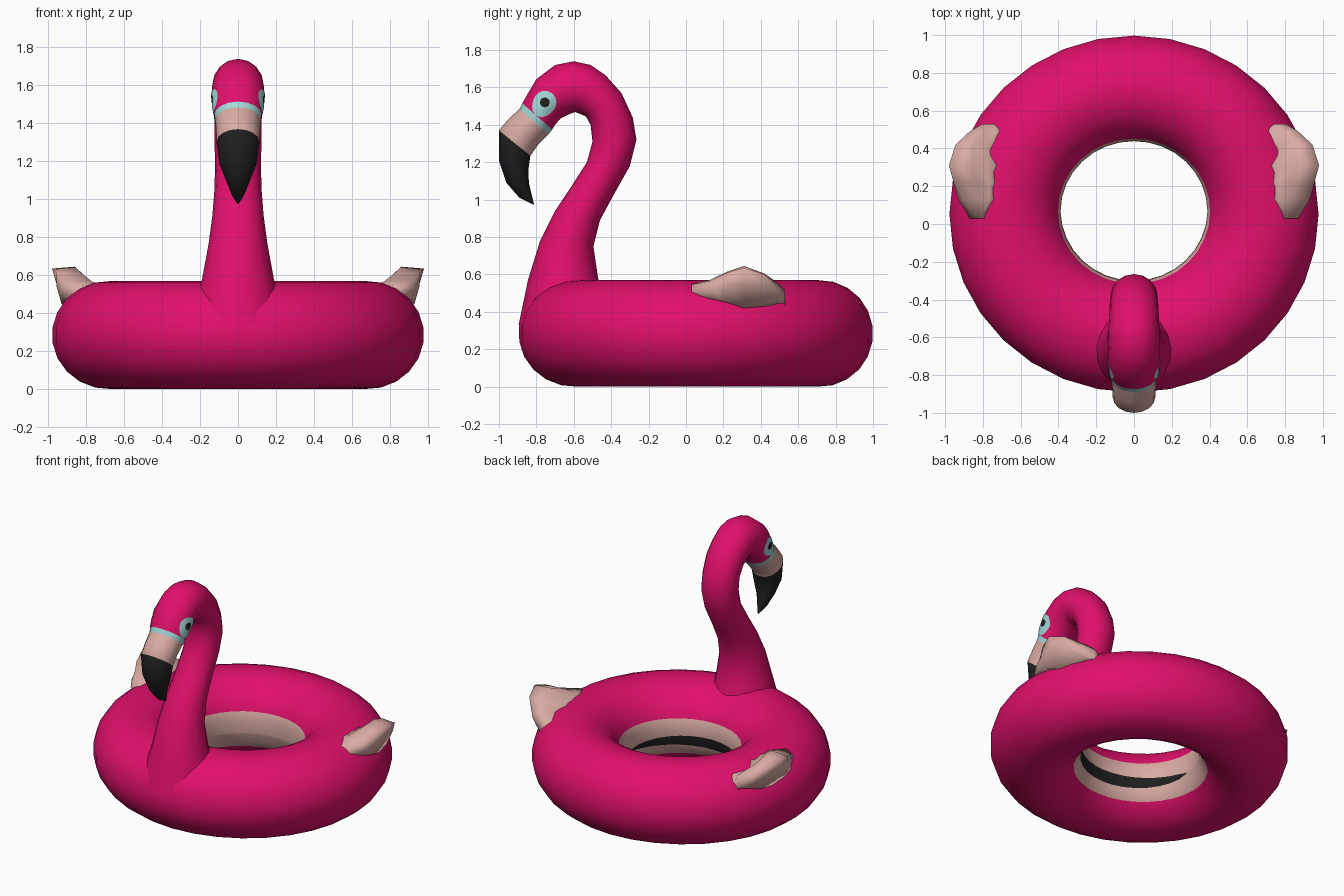
import bpy, bmesh, math
from mathutils import Vector
from mathutils.bvhtree import BVHTree

if "Cube" in bpy.data.objects:
    bpy.data.objects.remove(bpy.data.objects["Cube"])


def material(name, rgb):
    m = bpy.data.materials.new(name)
    m.diffuse_color = (*rgb, 1)
    m.use_nodes = True
    m.node_tree.nodes["Principled BSDF"].inputs["Base Color"].default_value = m.diffuse_color
    return m


PINK = material("hot pink", (0.75, 0.005, 0.145))
PALE = material("pale pink", (0.70, 0.41, 0.37))
BLACK = material("soft black", (0.014, 0.014, 0.014))
BLUE = material("light blue", (0.37, 0.68, 0.68))


def loft(name, loops, mats, rule=None, wrap=False, caps=False, mirror=False):
    """Skin a list of closed loops; rule(loop, side) gives the material slot."""
    bm = bmesh.new()
    rows = [[bm.verts.new(p) for p in loop] for loop in loops]
    n = len(rows[0])
    for i in range(len(rows) if wrap else len(rows) - 1):
        a, b = rows[i], rows[(i + 1) % len(rows)]
        for j in range(n):
            k = (j + 1) % n
            f = bm.faces.new((a[j], a[k], b[k], b[j]))
            f.material_index = rule(i, j) if rule else 0
    if caps:
        bm.faces.new(rows[0])
        bm.faces.new(rows[-1])
    bmesh.ops.recalc_face_normals(bm, faces=bm.faces)
    return finish(name, bm, mats, mirror)


def finish(name, bm, mats, mirror=False):
    for f in bm.faces:
        f.smooth = True
    tree = BVHTree.FromBMesh(bm)
    me = bpy.data.meshes.new(name)
    bm.to_mesh(me)
    bm.free()
    for m in mats:
        me.materials.append(m)
    ob = bpy.data.objects.new(name, me)
    bpy.context.collection.objects.link(ob)
    if mirror:
        mod = ob.modifiers.new("mirror", "MIRROR")
        mod.use_axis[0] = True
        mod.use_mirror_merge = False
    return tree


# Float ring: pale band on the inner wall with a black crescent at the front
SEG, OUT = 32, 18
ring_loops = []
for i in range(SEG):
    t = 2 * math.pi * i / SEG
    c, s = math.cos(t), math.sin(t)
    outer = Vector((0.98 * c, 0.0525 + 0.9475 * s, 0.285))
    inner = Vector((0.385 * c, 0.0675 + 0.3675 * s, 0.285))
    half = 8 * math.sqrt(max(0.002, -s))
    angles = [-144 + 304 * k / OUT for k in range(OUT + 1)]
    angles += [171, 191 - half, 191 + half, 207]
    loop = []
    for a in angles:
        a = math.radians(a)
        p = (outer + inner) / 2 + (outer - inner) / 2 * math.cos(a)
        p.z += 0.285 * math.sin(a)
        loop.append(p)
    ring_loops.append(loop)


def ring_rule(i, j):
    if j < OUT:
        return 0
    return 2 if j == OUT + 2 and i >= SEG // 2 else 1


ring = loft("float_ring", ring_loops, [PINK, PALE, BLACK], ring_rule, wrap=True)


# Neck, head and bill: each section is outer edge (y, z), inner edge (y, z), half width
def sections(rows, sides=16):
    loops = []
    for y1, z1, y2, z2, rx in rows:
        a, b = Vector((0, y1, z1)), Vector((0, y2, z2))
        mid, d = (a + b) / 2, (a - b) / 2
        loops.append([mid + d * math.cos(2 * math.pi * k / sides)
                      + Vector((rx * math.sin(2 * math.pi * k / sides), 0, 0))
                      for k in range(sides)])
    return loops


BAND_END = (-0.735, 1.35, -0.89, 1.485, 0.12)
neck = [
    (-0.895, 0.33, -0.43, 0.48, 0.25),
    (-0.845, 0.57, -0.47, 0.58, 0.19),
    (-0.78, 0.78, -0.495, 0.75, 0.155),
    (-0.70, 0.94, -0.46, 0.89, 0.135),
    (-0.62, 1.06, -0.39, 1.02, 0.125),
    (-0.53, 1.20, -0.30, 1.18, 0.12),
    (-0.50, 1.31, -0.265, 1.32, 0.125),
    (-0.51, 1.40, -0.285, 1.44, 0.125),
    (-0.535, 1.445, -0.345, 1.57, 0.13),
    (-0.57, 1.46, -0.43, 1.665, 0.132),
    (-0.59, 1.468, -0.51, 1.72, 0.135),
    (-0.605, 1.465, -0.60, 1.74, 0.135),
    (-0.64, 1.45, -0.70, 1.72, 0.137),
    (-0.67, 1.435, -0.80, 1.645, 0.137),
    (-0.70, 1.40, -0.85, 1.56, 0.132),
    (-0.715, 1.375, -0.875, 1.515, 0.125),
    BAND_END,
]
bill = [
    BAND_END,
    (-0.79, 1.295, -0.95, 1.43, 0.115),
    (-0.832, 1.235, -1.0, 1.37, 0.113),
    (-0.843, 1.16, -1.0, 1.21, 0.097),
    (-0.84, 1.09, -0.96, 1.09, 0.06),
    (-0.825, 1.025, -0.89, 1.01, 0.03),
    (-0.812, 0.975, -0.816, 0.974, 0.002),
]
last = len(neck) - 2
head = loft("neck_and_head", sections(neck), [PINK, BLUE],
            lambda i, j: 1 if i == last else 0)
loft("bill", sections(bill), [PALE, BLACK], lambda i, j: 1 if i >= 2 else 0)

# Eyes: thin patches laid on the head, teardrop pointing to the band
bm = bmesh.new()
ey, ez, N = -0.755, 1.52, 20


def on_head(y, z):
    hit = head.ray_cast(Vector((1, y, z)), Vector((-1, 0, 0)))[0]
    return bm.verts.new((hit.x + 0.005, y, z))


center = on_head(ey, ez)
rings = []
for r, pull in ((0.026, 0), (0.044, 0.3), (0.062, 1)):
    ring_verts = []
    for k in range(N):
        a = 2 * math.pi * k / N
        rad = r + pull * 0.022 * max(0, math.cos(a - math.radians(239))) ** 3
        ring_verts.append(on_head(ey + rad * math.cos(a), ez + rad * math.sin(a)))
    rings.append(ring_verts)
for k in range(N):
    m = (k + 1) % N
    bm.faces.new((center, rings[0][k], rings[0][m])).material_index = 1
    for a, b in zip(rings, rings[1:]):
        bm.faces.new((a[k], b[k], b[m], a[m]))
bm.normal_update()
for f in bm.faces:
    if f.normal.x < 0:
        f.normal_flip()
finish("eyes", bm, [BLUE, BLACK], mirror=True)

# Wings: y, inner edge x, then (x, z) of crest, outer rim and lower edge
wing = [
    (0.03, 0.79, 0.82, 0.547, 0.85, 0.53, 0.86, 0.50),
    (0.13, 0.73, 0.80, 0.572, 0.91, 0.565, 0.92, 0.47),
    (0.22, 0.70, 0.83, 0.615, 0.955, 0.61, 0.93, 0.45),
    (0.31, 0.69, 0.86, 0.645, 0.98, 0.635, 0.90, 0.42),
    (0.42, 0.69, 0.85, 0.605, 0.945, 0.60, 0.88, 0.43),
    (0.49, 0.69, 0.79, 0.555, 0.87, 0.535, 0.84, 0.45),
    (0.53, 0.74, 0.765, 0.515, 0.79, 0.50, 0.79, 0.45),
]


def on_ring(x, y):
    return ring.ray_cast(Vector((x, y, 1)), Vector((0, 0, -1)))[0].z


wing_loops = []
for y, xi, xa, za, xb, zb, xc, zc in wing:
    xm = xi + 0.5 * (xa - xi)
    wing_loops.append([
        (xi, y, on_ring(xi, y) - 0.002),
        (xm, y, on_ring(xm, y) + 0.009),
        (xa, y, za),
        (xb, y, zb),
        ((xb + xc) / 2 + 0.015, y, zb * 0.6 + zc * 0.4),
        (xc, y, zc),
        (xi + 0.05, y, on_ring(xi, y) - 0.10),
    ])
loft("wings", wing_loops, [PALE], caps=True, mirror=True)
